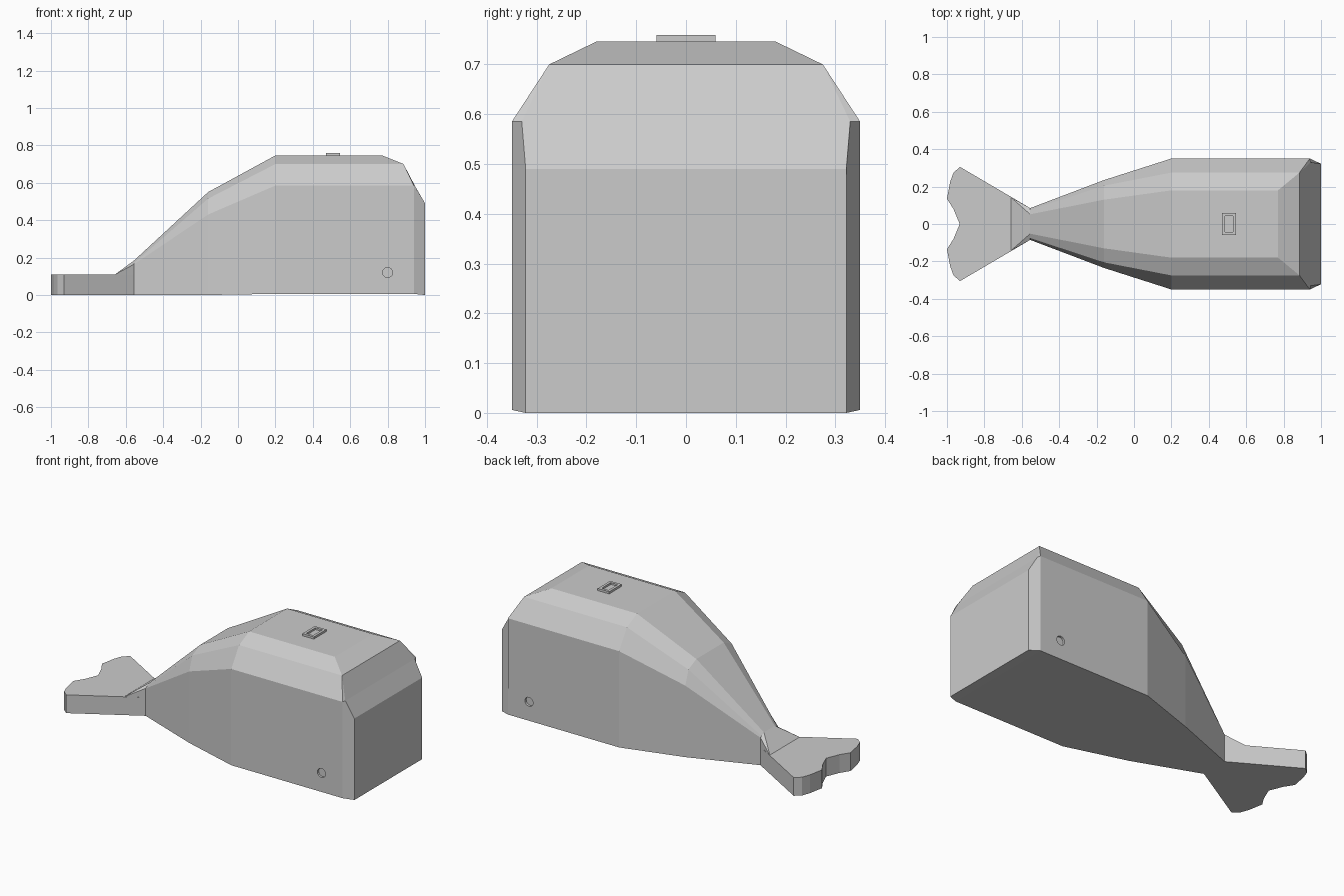
import bpy, bmesh
from math import pi
from mathutils import Matrix

cube = bpy.data.objects.get("Cube")
if cube:
    bpy.data.objects.remove(cube)

grey = bpy.data.materials.new("plain grey")
grey.use_nodes = True
grey.diffuse_color = (0.6, 0.6, 0.6, 1)
grey.node_tree.nodes["Principled BSDF"].inputs["Base Color"].default_value = (0.6, 0.6, 0.6, 1)


def finish(name, bm):
    bmesh.ops.recalc_face_normals(bm, faces=bm.faces)
    mesh = bpy.data.meshes.new(name)
    bm.to_mesh(mesh)
    bm.free()
    mesh.materials.append(grey)
    obj = bpy.data.objects.new(name, mesh)
    bpy.context.collection.objects.link(obj)
    return obj


def mirrored(bm, half):
    """Ring of vertices: the +y half, then its mirror image in reverse."""
    pts = half + [(x, -y, z) for x, y, z in reversed(half)]
    return [bm.verts.new(p) for p in pts]


# Body: half sections running base, shoulder, ridge, crown
sections = [
    [(-0.555, 0.085, 0), (-0.555, 0.085, 0.165), (-0.555, 0.075, 0.172), (-0.555, 0.052, 0.185)],
    [(-0.16, 0.235, 0), (-0.16, 0.235, 0.43), (-0.16, 0.205, 0.515), (-0.16, 0.13, 0.55)],
    [(0.2, 0.35, 0.006), (0.2, 0.35, 0.585), (0.2, 0.275, 0.70), (0.2, 0.18, 0.746)],
    [(0.94, 0.35, 0.006), (0.94, 0.35, 0.585), (0.885, 0.275, 0.70), (0.77, 0.18, 0.746)],
]
bm = bmesh.new()
rings = [mirrored(bm, s) for s in sections]
for a, b in zip(rings, rings[1:]):
    for i in range(8):
        j = (i + 1) % 8
        bm.faces.new((a[i], a[j], b[j], b[i]))
bm.faces.new(rings[0])

# Blunt nose with chamfered corners
last = rings[-1]
nose = mirrored(bm, [(1, 0.322, 0), (1, 0.322, 0.49), (0.945, 0.33, 0.585)])
bm.faces.new((nose[0], nose[1], nose[4], nose[5]))
bm.faces.new((nose[1], nose[2], nose[3], nose[4]))
bm.faces.new((nose[2], last[2], last[5], nose[3]))
bm.faces.new((last[2], last[3], last[4], last[5]))
bm.faces.new((last[0], nose[0], nose[5], last[7]))
for base, shoulder, ridge, n in ((last[0], last[1], last[2], nose[:3]),
                                 (last[7], last[6], last[5], nose[:2:-1])):
    bm.faces.new((base, n[0], n[1], n[2], shoulder))
    bm.faces.new((shoulder, n[2], ridge))
body = finish("body", bm)

# Shallow round eye sockets on both flanks
bm = bmesh.new()
for side in (-1, 1):
    place = Matrix.Translation((0.8, side * 0.36, 0.12)) @ Matrix.Rotation(pi / 2, 4, 'X')
    bmesh.ops.create_cone(bm, cap_ends=True, segments=16, radius1=0.027,
                          radius2=0.027, depth=0.045, matrix=place)
cutter = finish("eye_cutter", bm)
cutter.hide_render = True
cutter.hide_set(True)
cutter.display_type = 'WIRE'
sockets = body.modifiers.new("eye sockets", 'BOOLEAN')
sockets.operation = 'DIFFERENCE'
sockets.solver = 'EXACT'
sockets.object = cutter

# Tail fluke: an extruded outline with a central notch
half_outline = [(-0.555, 0.085), (-0.93, 0.305), (-0.965, 0.275), (-0.983, 0.225),
                (-1, 0.135), (-0.965, 0.08)]
outline = half_outline + [(-0.932, 0)] + [(x, -y) for x, y in reversed(half_outline)]
bm = bmesh.new()
base = bm.faces.new([bm.verts.new((x, y, 0)) for x, y in outline])
top = bmesh.ops.extrude_face_region(bm, geom=[base], use_keep_orig=True)
bmesh.ops.translate(bm, vec=(0, 0, 0.11),
                    verts=[v for v in top["geom"] if isinstance(v, bmesh.types.BMVert)])
finish("tail_fluke", bm)

# Sloping wedge that joins the fluke to the body
bm = bmesh.new()
low = mirrored(bm, [(-0.66, 0.144, 0.108)])
foot = mirrored(bm, [(-0.555, 0.085, 0.108)])
high = mirrored(bm, [(-0.555, 0.085, 0.165), (-0.555, 0.052, 0.185)])
bm.faces.new((low[0], low[1], high[2], high[1]))
bm.faces.new((low[0], high[1], high[0]))
bm.faces.new((low[1], high[3], high[2]))
bm.faces.new((low[0], high[0], foot[0]))
bm.faces.new((low[1], foot[1], high[3]))
bm.faces.new((low[0], foot[0], foot[1], low[1]))
bm.faces.new((foot[0], *high, foot[1]))
finish("tail_wedge", bm)

# Blowhole: a low rectangular rim with a sunken centre
bm = bmesh.new()
bmesh.ops.create_cube(bm, size=1, matrix=Matrix.Translation((0.508, 0, 0.749))
                      @ Matrix.Diagonal((0.076, 0.118, 0.02, 1)))
lid = max(bm.faces, key=lambda f: f.calc_center_median().z)
bmesh.ops.inset_region(bm, faces=[lid], thickness=0.022)
well = bmesh.ops.extrude_face_region(bm, geom=[lid])
bmesh.ops.translate(bm, vec=(0, 0, -0.011),
                    verts=[v for v in well["geom"] if isinstance(v, bmesh.types.BMVert)])
if lid.is_valid:
    bm.faces.remove(lid)
finish("blowhole", bm)
